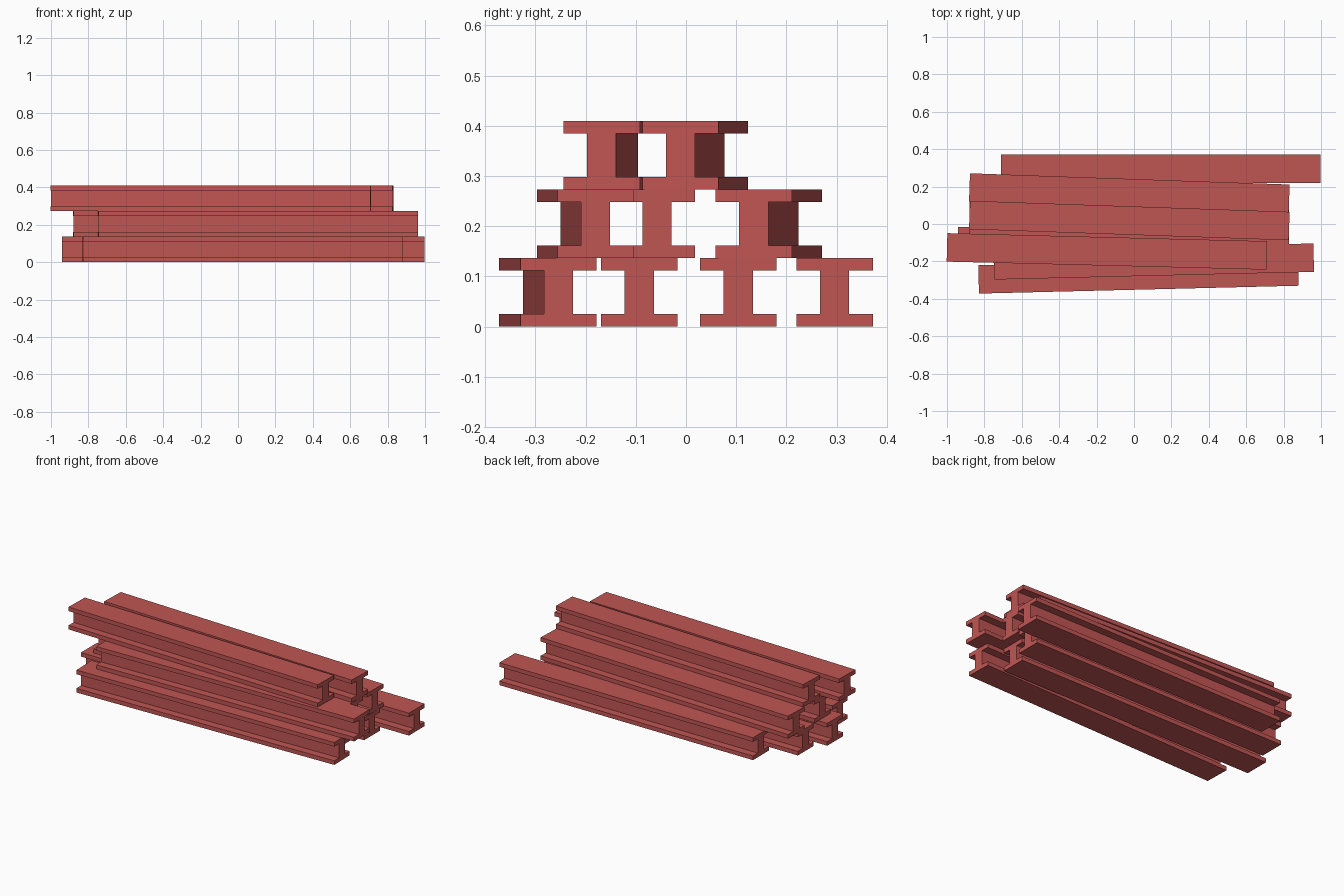
import bpy, bmesh, math

if "Cube" in bpy.data.objects:
    bpy.data.objects.remove(bpy.data.objects["Cube"])

W, H = 0.152, 0.1366      # flange width, beam height
T, WEB = 0.025, 0.058     # flange thickness, web thickness
L = 1.71                  # beam length

red = bpy.data.materials.new("painted_red_steel")
red.diffuse_color = (0.53, 0.093, 0.088, 1)
red.use_nodes = True
red.node_tree.nodes["Principled BSDF"].inputs["Base Color"].default_value = red.diffuse_color


def i_beam(name, layer, x, y_left, y_right):
    """Extrude an I profile along x; y_left / y_right are the end centres."""
    w, b = W / 2, WEB / 2
    half = [(w, 0), (w, T), (b, T), (b, H - T), (w, H - T), (w, H)]
    profile = half + [(-y, z) for y, z in reversed(half)]
    bm = bmesh.new()
    face = bm.faces.new([bm.verts.new((-L / 2, y, z)) for y, z in profile])
    ext = bmesh.ops.extrude_face_region(bm, geom=[face])
    bmesh.ops.translate(bm, vec=(L, 0, 0),
                        verts=[v for v in ext["geom"] if isinstance(v, bmesh.types.BMVert)])
    bmesh.ops.recalc_face_normals(bm, faces=bm.faces)
    me = bpy.data.meshes.new(name)
    bm.to_mesh(me)
    bm.free()
    me.materials.append(red)
    ob = bpy.data.objects.new(name, me)
    ob.location = (x, (y_left + y_right) / 2, layer * H)
    ob.rotation_euler.z = math.asin((y_right - y_left) / L)
    bpy.context.collection.objects.link(ob)


# layer, centre x, end y at -x, end y at +x
beams = [
    # bottom row
    (0, 0.024, -0.296, -0.254),
    (0, -0.085, -0.093, -0.093),
    (0, -0.025, 0.104, 0.104),
    (0, 0.143, 0.296, 0.296),
    # middle row
    (1, 0.106, -0.221, -0.180),
    (1, -0.025, -0.058, -0.058),
    (1, -0.025, 0.195, 0.135),
    # top row
    (2, -0.145, -0.125, -0.168),
    (2, -0.025, 0.048, -0.011),
]
rows = ("bottom", "middle", "top")
for i, (layer, x, ya, yb) in enumerate(beams):
    i_beam(f"{rows[layer]}_beam_{i + 1}", layer, x, ya, yb)
